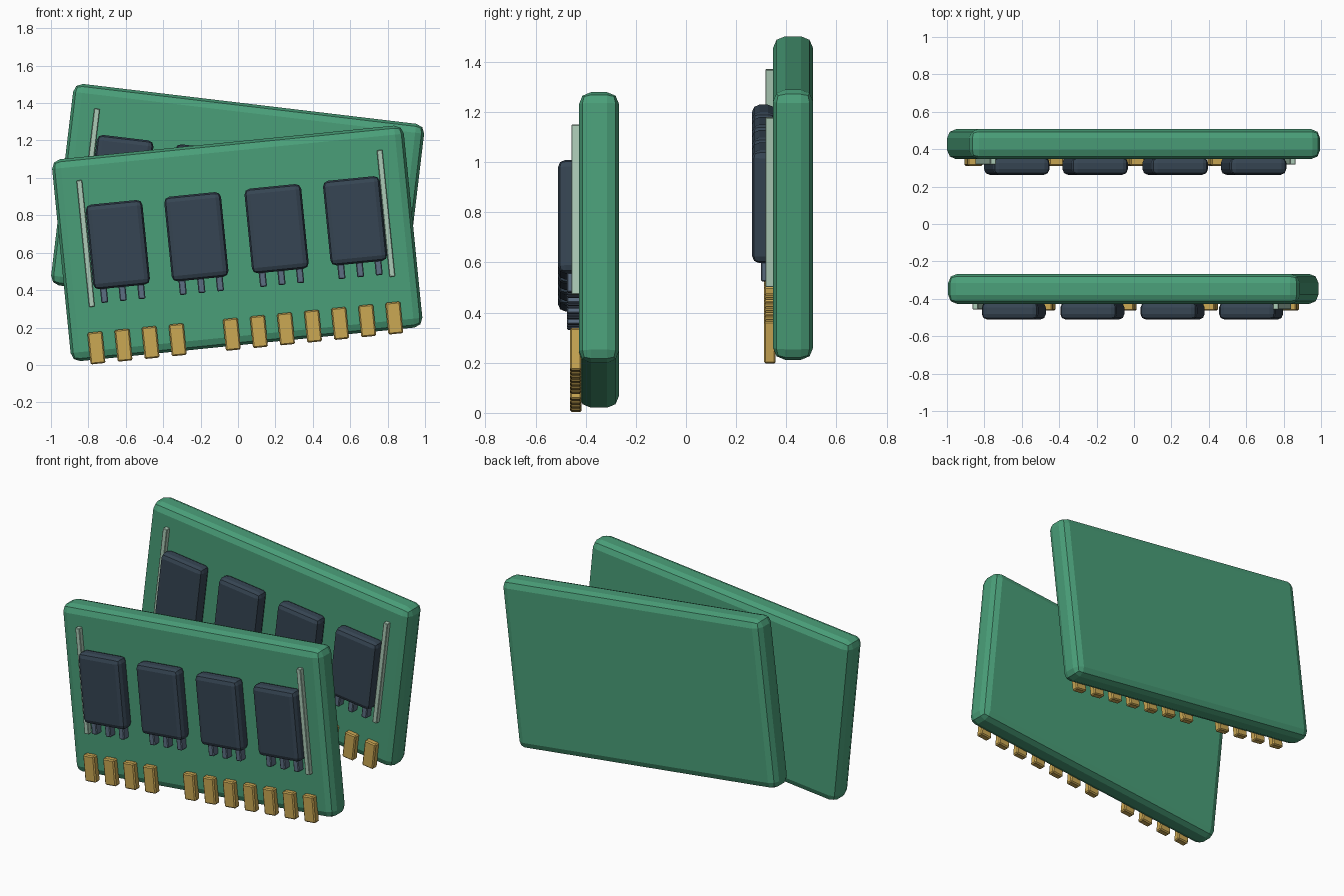
import bpy
import bmesh
from mathutils import Matrix, Vector

cube = bpy.data.objects.get("Cube")
if cube:
    bpy.data.objects.remove(cube, do_unlink=True)


def linear(c):
    c /= 255
    return c / 12.92 if c <= 0.04045 else ((c + 0.055) / 1.055) ** 2.4


def material(name, r, g, b):
    mat = bpy.data.materials.new(name)
    color = (linear(r), linear(g), linear(b), 1.0)
    mat.use_nodes = True
    mat.diffuse_color = color
    mat.node_tree.nodes["Principled BSDF"].inputs["Base Color"].default_value = color
    return mat


GREEN = material("board green", 74, 159, 121)
SLATE = material("chip slate", 54, 69, 83)
STEEL = material("pin steel", 92, 110, 130)
GOLD = material("contact gold", 203, 168, 84)
PALE = material("pale green", 172, 203, 183)


def block(name, mat, place, u, v, size, front, back, bevel, segments=1):
    """Bevelled block centred at (u, v) on the board, from depth front to back."""
    bm = bmesh.new()
    bmesh.ops.create_cube(bm, size=1)
    bmesh.ops.scale(bm, vec=(size[0], back - front, size[1]), verts=bm.verts)
    bmesh.ops.bevel(bm, geom=bm.edges[:], offset=bevel, segments=segments,
                    profile=0.5, affect='EDGES')
    bmesh.ops.translate(bm, vec=(u, (front + back) / 2, v), verts=bm.verts)
    mesh = bpy.data.meshes.new(name)
    bm.to_mesh(mesh)
    bm.free()
    mesh.materials.append(mat)
    obj = bpy.data.objects.new(name, mesh)
    obj.matrix_world = place
    bpy.context.collection.objects.link(obj)


def memory_module(prefix, center, tilt):
    place = Matrix.Translation(Vector(center)) @ Matrix.Rotation(tilt, 4, 'Y')

    # Circuit board
    block(prefix + "_board", GREEN, place, 0, 0, (1.89, 1.085), -0.08, 0.08, 0.048, 2)

    # Four chips, each with three pins below
    for i, u in enumerate((-0.636, -0.214, 0.217, 0.639)):
        block(f"{prefix}_chip_{i + 1}", SLATE, place, u, 0.057, (0.305, 0.455),
              -0.164, -0.07, 0.03, 2)
        for j in range(3):
            block(f"{prefix}_chip_{i + 1}_pin_{j + 1}", STEEL, place,
                  u + 0.1 * (j - 1), -0.185, (0.037, 0.12), -0.128, -0.07, 0.005)

    # Gold edge contacts with a gap for the key notch
    for i in range(12):
        if i != 4:
            block(f"{prefix}_contact_{i + 1}", GOLD, place, -0.805 + 0.1455 * i,
                  -0.481, (0.08, 0.17), -0.116, -0.069, 0.007)

    # Pale strips at both ends
    for side, u in (("right", -0.807), ("left", 0.807)):
        block(f"{prefix}_{side}_strip", PALE, place, u, 0.08, (0.03, 0.68),
              -0.11, -0.07, 0.003)


memory_module("front", (-0.004, -0.347, 0.65), -0.1)
memory_module("back", (-0.002, 0.427, 0.857), 0.119)
